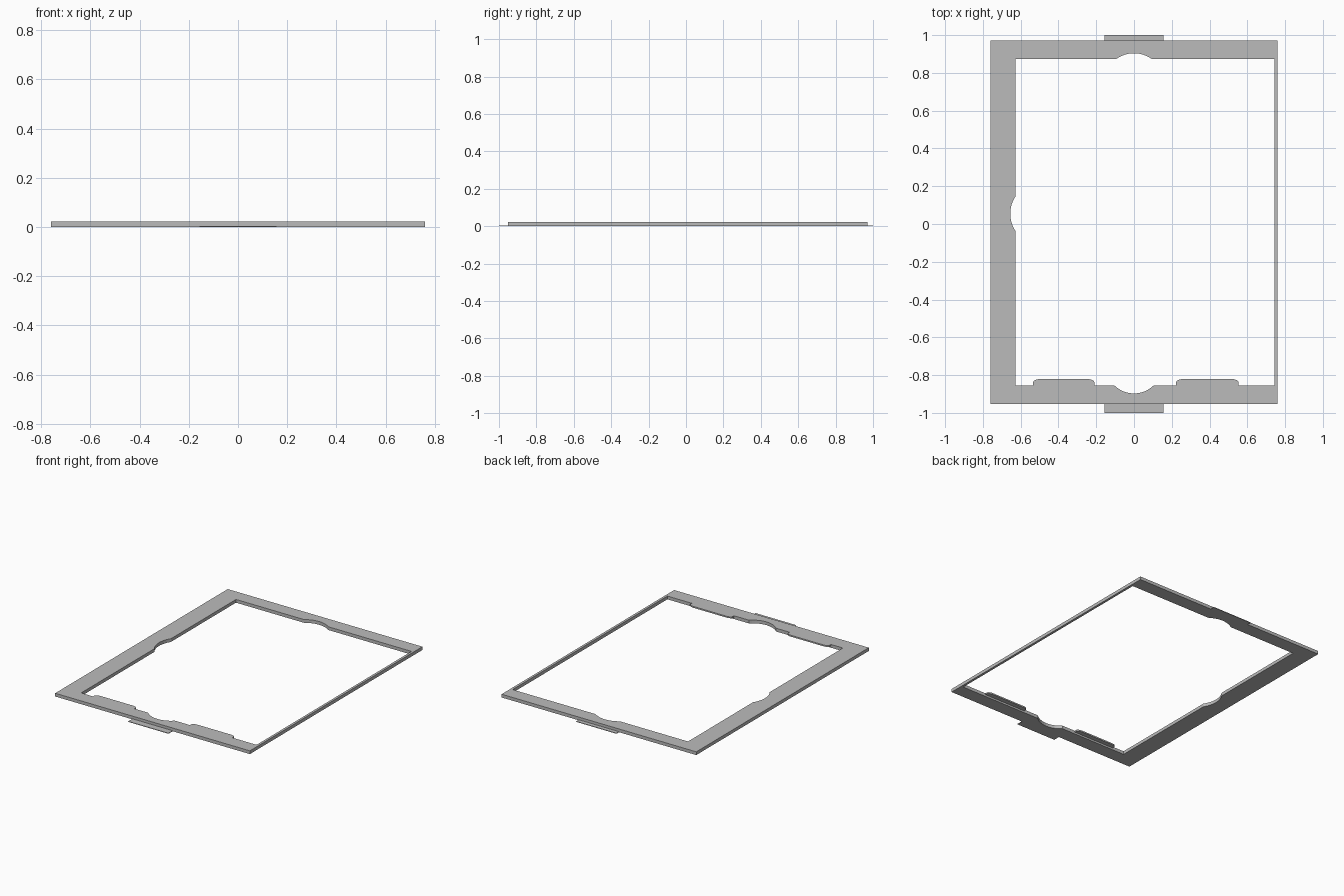
import bpy, bmesh, math
from mathutils import Vector

cube = bpy.data.objects.get("Cube")
if cube:
    bpy.data.objects.remove(cube, do_unlink=True)

grey = bpy.data.materials.new("light_grey")
grey.use_nodes = True
colour = (0.5, 0.5, 0.5, 1)
grey.diffuse_color = colour
grey.node_tree.nodes["Principled BSDF"].inputs["Base Color"].default_value = colour

HEIGHT = 0.023


def plate(name, loops, z0, z1):
    """Fill the outline loops (later ones are holes) and extrude upwards."""
    bm = bmesh.new()
    edges = []
    for loop in loops:
        vs = [bm.verts.new((x, y, z0)) for x, y in loop]
        edges += [bm.edges.new((a, b)) for a, b in zip(vs, vs[1:] + vs[:1])]
    bmesh.ops.triangle_fill(bm, edges=edges, use_beauty=True)
    top = bmesh.ops.extrude_face_region(bm, geom=bm.faces[:])["geom"]
    bmesh.ops.translate(bm, vec=(0, 0, z1 - z0),
                        verts=[g for g in top if isinstance(g, bmesh.types.BMVert)])
    bmesh.ops.recalc_face_normals(bm, faces=bm.faces[:])
    bmesh.ops.dissolve_limit(bm, angle_limit=0.01, verts=bm.verts[:], edges=bm.edges[:])
    mesh = bpy.data.meshes.new(name)
    bm.to_mesh(mesh)
    bm.free()
    mesh.materials.append(grey)
    obj = bpy.data.objects.new(name, mesh)
    bpy.context.collection.objects.link(obj)
    return obj


def rect(x0, x1, y0, y1):
    return [(x0, y0), (x1, y0), (x1, y1), (x0, y1)]


def notch(start, end, depth, steps=12):
    """Circular arc from start to end, bulging to the right of travel."""
    a, b = Vector(start), Vector(end)
    half = (b - a).length / 2
    along = (b - a).normalized()
    out = Vector((along.y, -along.x))
    radius = (half ** 2 + depth ** 2) / (2 * depth)
    centre = (a + b) / 2 - out * (radius - depth)
    sweep = math.asin(half / radius)
    angles = [sweep * (2 * i / steps - 1) for i in range(steps + 1)]
    return [tuple(centre + along * radius * math.sin(t) + out * radius * math.cos(t))
            for t in angles]


# Frame with finger notches in three of its inner edges
L, R, F, B = -0.627, 0.743, -0.854, 0.873
inner = [(L, F)] + notch((-0.105, F), (0.105, F), 0.043)
inner += [(R, F), (R, B)] + notch((0.095, B), (-0.095, B), 0.031)
inner += [(L, B)] + notch((L, 0.147), (L, -0.038), 0.028)
plate("frame", [rect(-0.76, 0.76, -0.953, 0.971), inner], 0, HEIGHT)

# Thin rounded retaining lips on the front inner edge
for name, x0, x1 in (("right_lip", -0.534, -0.21), ("left_lip", 0.223, 0.553)):
    rx, ry, tip = 0.035, 0.018, -0.821
    corner = [math.pi / 2 * i / 6 for i in range(7)]
    outline = [(x0, F), (x1, F)]
    outline += [(x1 - rx + rx * math.cos(t), tip - ry + ry * math.sin(t)) for t in corner]
    outline += [(x0 + rx - rx * math.sin(t), tip - ry + ry * math.cos(t)) for t in corner]
    plate(name, [outline], 0.013, HEIGHT)

# Thin locating tabs at the base of the front and back
plate("front_tab", [rect(-0.157, 0.157, -1.0, -0.953)], 0, 0.004)
plate("back_tab", [rect(-0.157, 0.157, 0.971, 1.0)], 0, 0.004)
